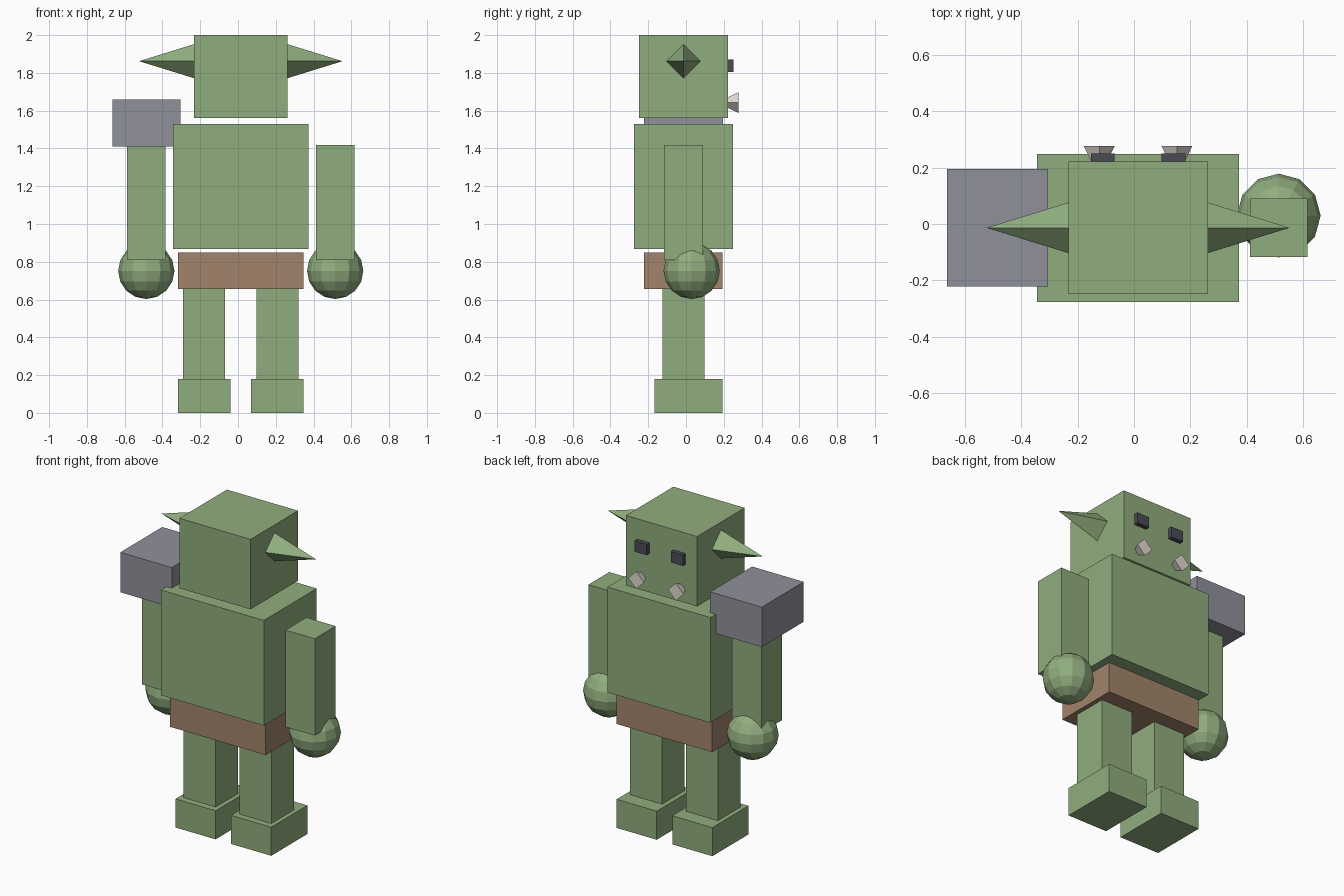
import bpy
from math import pi

if "Cube" in bpy.data.objects:
    bpy.data.objects.remove(bpy.data.objects["Cube"])

CX, CY = 0.0145, -0.0135   # body symmetry axis


def material(name, rgb):
    m = bpy.data.materials.new(name)
    m.diffuse_color = (*rgb, 1)
    m.use_nodes = True
    m.node_tree.nodes["Principled BSDF"].inputs["Base Color"].default_value = m.diffuse_color
    return m


SKIN = material("green_skin", (0.28, 0.42, 0.21))
CLOTH = material("brown_cloth", (0.36, 0.23, 0.15))
ARMOUR = material("grey_armour", (0.28, 0.28, 0.33))
DARK = material("dark_eye", (0.07, 0.07, 0.09))
BONE = material("bone", (0.75, 0.71, 0.64))


def finish(name, mat):
    ob = bpy.context.object
    ob.name = name
    ob.data.materials.append(mat)
    return ob


def box(name, mat, x, y, z):
    """Box from (min, max) ranges."""
    r = (x, y, z)
    bpy.ops.mesh.primitive_cube_add(size=1, location=[(a + b) / 2 for a, b in r])
    ob = finish(name, mat)
    ob.scale = [b - a for a, b in r]
    return ob


def block(name, mat, x, width, depth, z, y=CY):
    """Box centred on x and y."""
    return box(name, mat, (x - width / 2, x + width / 2),
               (y - depth / 2, y + depth / 2), z)


def spike(name, mat, radius, length, centre, rotation):
    bpy.ops.mesh.primitive_cone_add(vertices=4, radius1=radius, radius2=0,
                                    depth=length, location=centre, rotation=rotation)
    return finish(name, mat)


# Centre line: head, torso and loincloth
block("head", SKIN, CX, 0.496, 0.472, (1.56, 2.0))
block("torso", SKIN, CX, 0.717, 0.526, (0.868, 1.53))
block("loincloth", CLOTH, CX, 0.666, 0.416, (0.655, 0.849))

# Shoulder guard, one side only
block("shoulder_guard", ARMOUR, -0.4845, 0.359, 0.417, (1.409, 1.66))

for side, s in (("left", -1), ("right", 1)):
    # Legs and feet
    block(side + "_leg", SKIN, CX + s * 0.194, 0.222, 0.223, (0.18, 0.655))
    block(side + "_foot", SKIN, CX + s * 0.1935, 0.279, 0.359, (0, 0.18), 0.0135)

    # Arm and faceted fist
    block(side + "_arm", SKIN, CX + s * 0.5, 0.204, 0.208, (0.81, 1.419))
    bpy.ops.mesh.primitive_uv_sphere_add(segments=12, ring_count=8, radius=0.149,
                                         location=(CX + s * 0.5, 0.03, 0.752))
    finish(side + "_fist", SKIN)

    # Pointed ear
    spike(side + "_ear", SKIN, 0.09, 0.291, (CX + s * 0.393, CY, 1.862),
          (0, s * pi / 2, 0))

    # Eye and tusk on the face at +y; the tusk widens outward
    block(side + "_eye", DARK, CX + s * 0.126, 0.084, 0.06, (1.804, 1.872), 0.2205)
    spike(side + "_tusk", BONE, 0.055, 0.115, (CX + s * 0.138, 0.2205, 1.643),
          (pi / 2, 0, 0))
